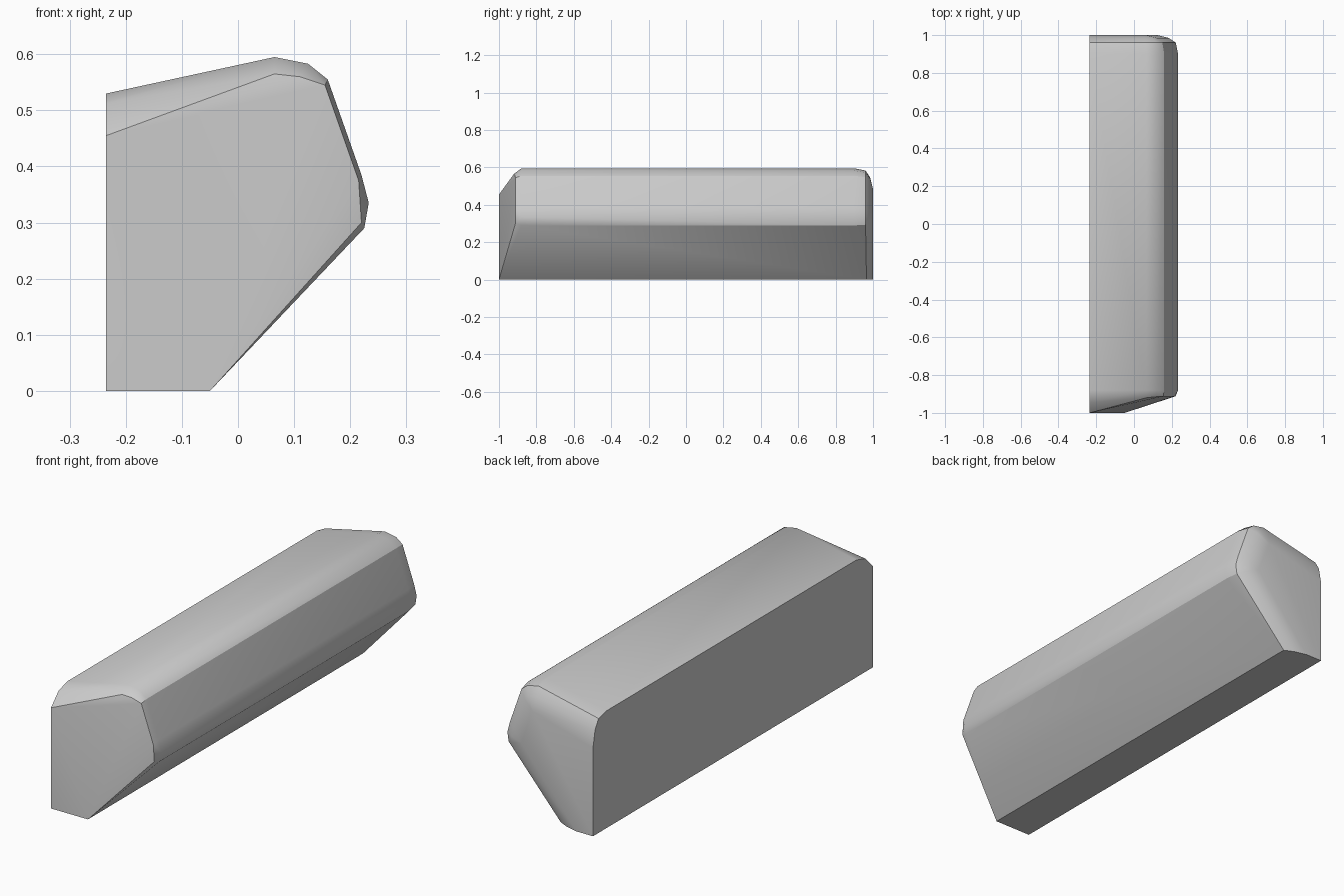
import bpy, bmesh, math

if "Cube" in bpy.data.objects:
    bpy.data.objects.remove(bpy.data.objects["Cube"])

# Cross-section of the rounded outer side (x, z), each with its inward direction
profile = [
    ((-0.05, 0.0), (0.85, 0.0)),
    ((0.225, 0.29), (0.85, -0.30)),
    ((0.233, 0.335), (1.0, 0.0)),
    ((0.22, 0.385), (0.95, 0.25)),
    ((0.16, 0.555), (0.80, 0.60)),
    ((0.125, 0.583), (0.55, 0.85)),
    ((0.065, 0.595), (0.20, 1.0)),
    ((-0.235, 0.53), (0.0, 1.1)),
]

bm = bmesh.new()


def add(x, y, z):
    bm.verts.new((x, y, z))


# Rounded back end: the section shrinks towards y = 1
for y, d in ((0.90, 0.0), (0.96, 0.012), (0.985, 0.05), (1.0, 0.12)):
    for (x, z), (nx, nz) in profile:
        add(x - d * nx, y, z - d * nz)
add(-0.05, 0.965, 0)
add(-0.235, 1, 0)

# Front end: full section, then a chamfered rim
for (x, z), _ in profile[1:]:
    add(x, -0.88, z)
for x, y, z in ((0.22, -0.912, 0.30), (0.215, -0.912, 0.375),
                (0.155, -0.912, 0.545), (0.11, -0.915, 0.56),
                (0.065, -0.92, 0.565), (-0.235, -0.945, 0.512)):
    add(x, y, z)

# Front end: small flat face tapering to the base
for x, z in ((-0.235, 0), (-0.05, 0), (-0.235, 0.455)):
    add(x, -1, z)

# Skin the sections into one solid bar
hull = bmesh.ops.convex_hull(bm, input=bm.verts[:])
loose = [v for v in bm.verts if not v.link_faces]
bmesh.ops.delete(bm, geom=loose, context='VERTS')
bmesh.ops.dissolve_limit(bm, angle_limit=math.radians(0.5),
                         verts=bm.verts[:], edges=bm.edges[:])
bmesh.ops.recalc_face_normals(bm, faces=bm.faces[:])

mesh = bpy.data.meshes.new("rounded_bar")
bm.to_mesh(mesh)
bm.free()
bar = bpy.data.objects.new("rounded_bar", mesh)
bpy.context.collection.objects.link(bar)
bpy.context.view_layer.objects.active = bar
bar.select_set(True)
bpy.ops.object.shade_smooth_by_angle(angle=math.radians(28))
